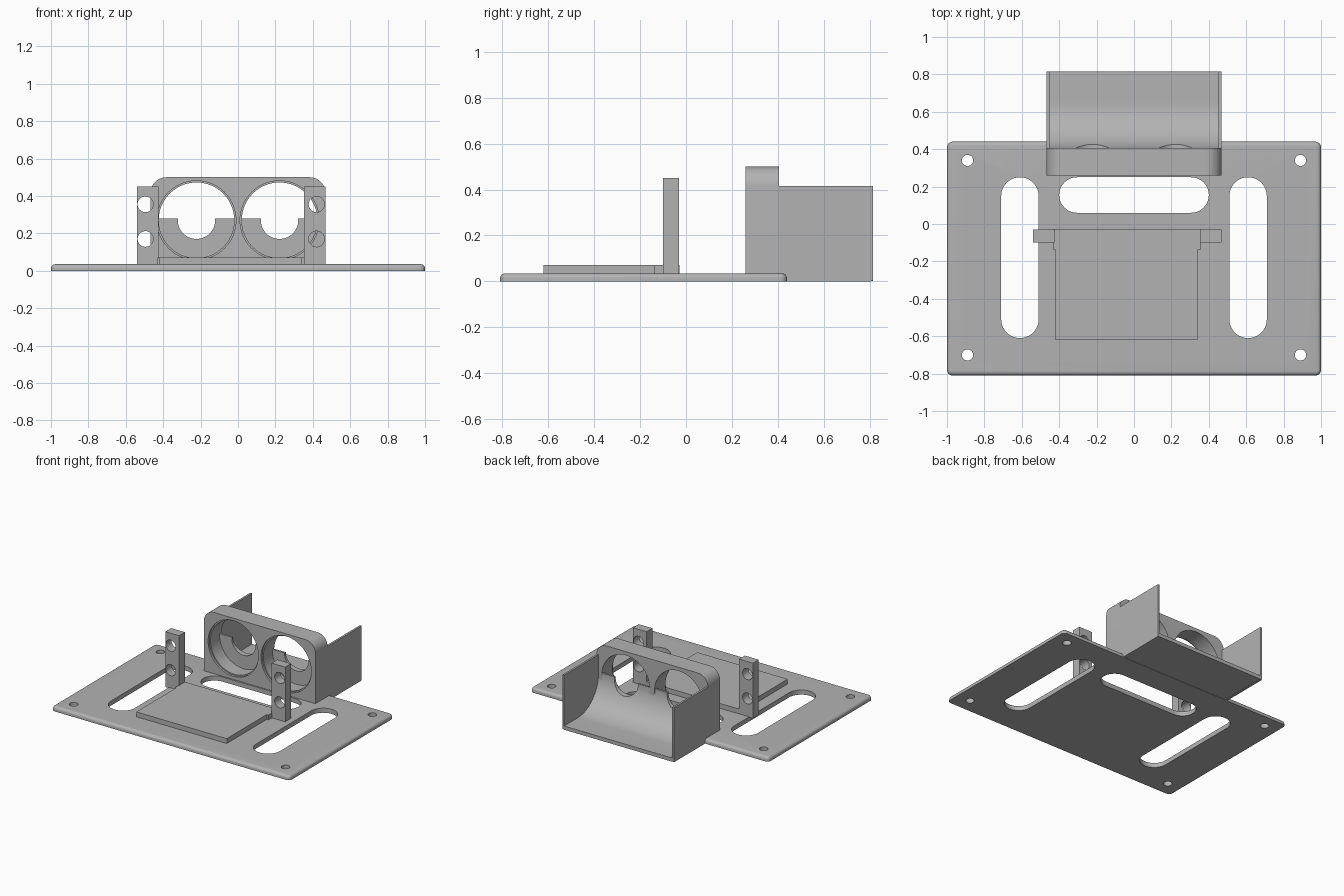
import bpy, bmesh, math
from mathutils import Matrix, Vector

cube = bpy.data.objects.get("Cube")
if cube:
    bpy.data.objects.remove(cube, do_unlink=True)

GREY = (0.45, 0.45, 0.45, 1)
grey = bpy.data.materials.new("plain grey")
grey.use_nodes = True
grey.diffuse_color = GREY
grey.node_tree.nodes["Principled BSDF"].inputs["Base Color"].default_value = GREY


def finish(bm, name):
    bmesh.ops.recalc_face_normals(bm, faces=bm.faces)
    mesh = bpy.data.meshes.new(name)
    bm.to_mesh(mesh)
    bm.free()
    mesh.materials.append(grey)
    obj = bpy.data.objects.new(name, mesh)
    bpy.context.collection.objects.link(obj)
    return obj


def box_bm(lo, hi):
    lo, hi = Vector(lo), Vector(hi)
    bm = bmesh.new()
    bmesh.ops.create_cube(bm, size=1, matrix=Matrix.Translation((lo + hi) / 2) @ Matrix.Diagonal((*(hi - lo), 1)))
    return bm


def box(name, lo, hi):
    return finish(box_bm(lo, hi), name)


def bevel(bm, test, radius, segments=6):
    edges = [e for e in bm.edges if test(*[v.co for v in e.verts])]
    bmesh.ops.bevel(bm, geom=edges, offset=radius, segments=segments, profile=0.5, affect='EDGES')


def extrude(name, points, depth):
    bm = bmesh.new()
    face = bm.faces.new([bm.verts.new(p) for p in points])
    moved = bmesh.ops.extrude_face_region(bm, geom=[face])["geom"]
    bmesh.ops.translate(bm, vec=depth, verts=[g for g in moved if isinstance(g, bmesh.types.BMVert)])
    return finish(bm, name)


def arc(cx, cy, r, start, end, steps):
    angles = [math.radians(start + (end - start) * i / steps) for i in range(steps + 1)]
    return [(cx + r * math.cos(a), cy + r * math.sin(a)) for a in angles]


def rod_y(x, z, r, y0, y1, steps=48):
    ring = arc(x, z, r, 0, 360, steps)[:-1]
    return extrude("cutter", [(px, y0, pz) for px, pz in ring], (0, y1 - y0, 0))


def slot(x0, x1, y0, y1):
    # Vertical stadium-shaped cutter, lengthwise along its longer side
    r = min(x1 - x0, y1 - y0) / 2
    ring = arc(x1 - r, y1 - r, r, 0, 90, 10) + arc(x0 + r, y1 - r, r, 90, 180, 10)
    ring += arc(x0 + r, y0 + r, r, 180, 270, 10) + arc(x1 - r, y0 + r, r, 270, 360, 10)
    clean = [p for i, p in enumerate(ring) if math.dist(p, ring[i - 1]) > 0.0005]
    return extrude("cutter", [(x, y, -0.1) for x, y in clean], (0, 0, 0.3))


def cut(obj, cutters):
    for c in cutters:
        mod = obj.modifiers.new("cut", 'BOOLEAN')
        mod.operation, mod.solver, mod.object = 'DIFFERENCE', 'EXACT', c
        bpy.context.view_layer.objects.active = obj
        bpy.ops.object.modifier_apply(modifier=mod.name)
        bpy.data.objects.remove(c, do_unlink=True)


# Base plate with rounded rim, ventilation slots and screw holes
bm = box_bm((-1, -0.81, 0), (1, 0.44, 0.035))
bevel(bm, lambda a, b: abs(a.z - b.z) > 0.01, 0.03)
bevel(bm, lambda a, b: min(a.z, b.z) > 0.03, 0.022)
plate = finish(bm, "base_plate")
cutters = [slot(-0.4, 0.4, 0.06, 0.25)]
for s in (-1, 1):
    cutters.append(slot(s * 0.61 - 0.1, s * 0.61 + 0.1, -0.61, 0.25))
    for y in (-0.7, 0.34):
        cutters.append(slot(s * 0.89 - 0.03, s * 0.89 + 0.03, y - 0.03, y + 0.03))
cut(plate, cutters)

# Raised pad between the posts, slightly wider at its rear
pad_parts = [box("raised_pad", (-0.42, -0.62, 0.03), (0.34, -0.14, 0.072)),
             box("raised_pad_rear", (-0.43, -0.14, 0.03), (0.355, -0.028, 0.072))]

# Drilled posts
posts = []
for name, x0, x1, hole in (("right_post", -0.54, -0.425, -0.495), ("left_post", 0.352, 0.467, 0.42)):
    post = box(name, (x0, -0.1, 0.03), (x1, -0.03, 0.45))
    cut(post, [rod_y(hole, z, 0.042, -0.2, 0.1, 32) for z in (0.17, 0.355)])
    posts.append(post)

# Upright panel with rounded shoulders and two stepped bores
bm = box_bm((-0.468, 0.26, 0.005), (0.468, 0.405, 0.5))
bevel(bm, lambda a, b: min(a.z, b.z) > 0.4 and abs(a.y - b.y) > 0.1, 0.085, 10)
panel = finish(bm, "bored_panel")
cutters = []
for s in (-1, 1):
    cutters += [rod_y(s * 0.222, 0.27, 0.202, 0.2, 0.5, 64), rod_y(s * 0.222, 0.27, 0.211, 0.2, 0.275, 64)]
cut(panel, cutters)

# Rear tray floor sweeping up to the panel, notched behind each bore
profile = [(0.385, 0.002), (0.815, 0.002), (0.815, 0.03)] + arc(0.65, 0.28, 0.25, 270, 180, 20) + [(0.385, 0.28)]
scoop = extrude("curved_tray", [(-0.46, y, z) for y, z in profile], (0.92, 0, 0))
cut(scoop, [rod_y(s * 0.222, 0.27, 0.1, 0.2, 1) for s in (-1, 1)])

# Thin tray side walls
walls = []
for name, x in (("right_tray_wall", -0.468), ("left_tray_wall", 0.453)):
    bm = box_bm((x, 0.39, 0), (x + 0.015, 0.815, 0.415))
    bevel(bm, lambda a, b: max(a.z, b.z) < 0.01 and min(a.y, b.y) > 0.8, 0.01, 3)
    walls.append(finish(bm, name))

# Smooth shading with sharp edges kept
bpy.ops.object.select_all(action='DESELECT')
for obj in [plate, panel, scoop] + pad_parts + posts + walls:
    obj.select_set(True)
bpy.context.view_layer.objects.active = plate
bpy.ops.object.shade_smooth_by_angle(angle=math.radians(30))
